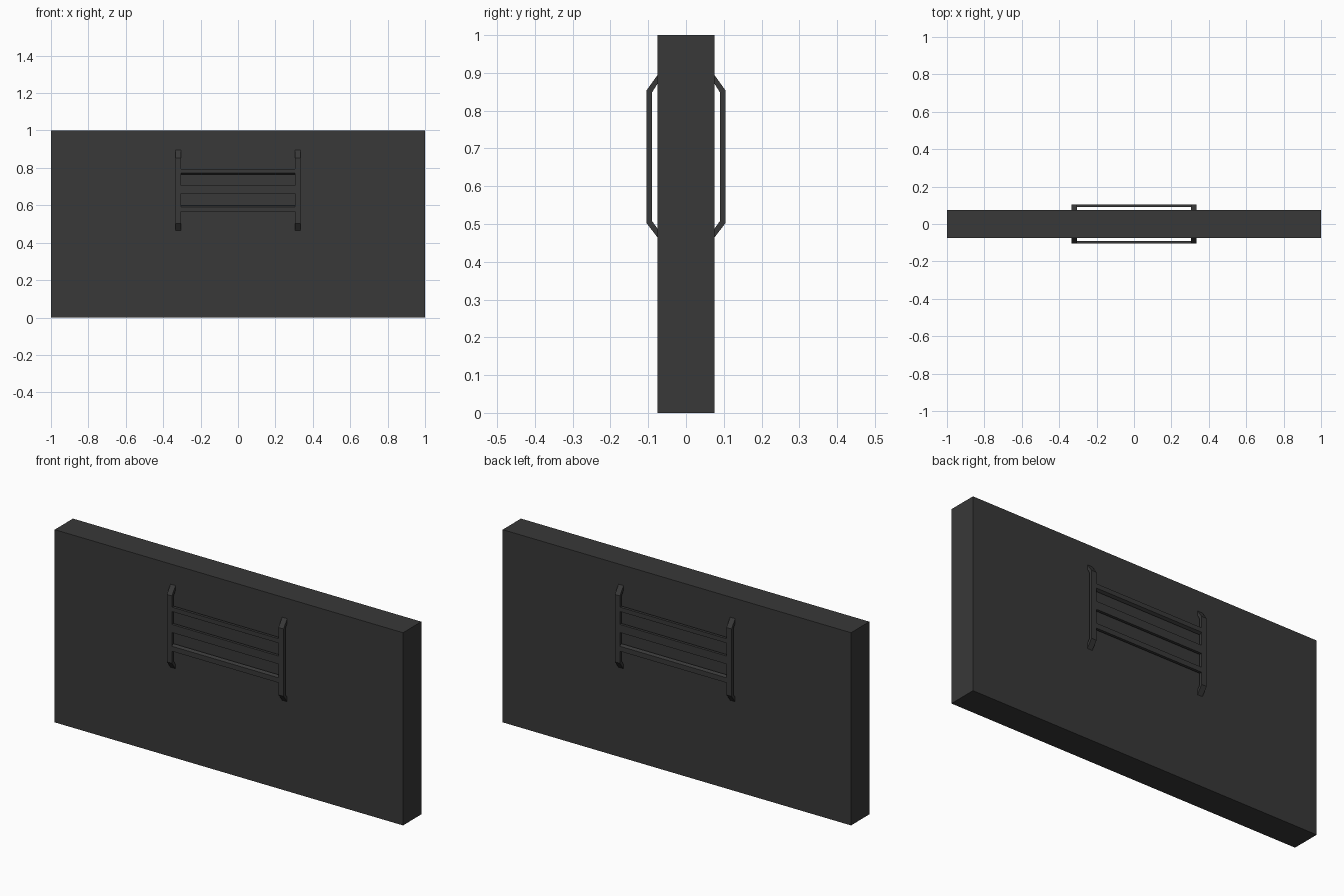
import bpy

if "Cube" in bpy.data.objects:
    bpy.data.objects.remove(bpy.data.objects["Cube"])

mat = bpy.data.materials.new("charcoal")
mat.diffuse_color = (0.04, 0.04, 0.04, 1)
mat.use_nodes = True
mat.node_tree.nodes["Principled BSDF"].inputs["Base Color"].default_value = mat.diffuse_color


def extrude_x(name, profile, x0, x1, side):
    """Extrude a (y, z) outline along x; side = -1 front, 1 back."""
    n = len(profile)
    verts = [(x, y * side, z) for x in (x0, x1) for y, z in profile]
    faces = [tuple(range(n)), tuple(range(2 * n - 1, n - 1, -1))]
    faces += [(i, i + n, (i + 1) % n + n, (i + 1) % n) for i in range(n)]
    mesh = bpy.data.meshes.new(name)
    mesh.from_pydata(verts, [], faces)
    obj = bpy.data.objects.new(name, mesh)
    bpy.context.collection.objects.link(obj)
    mesh.materials.append(mat)
    # consistent outward normals
    bpy.context.view_layer.objects.active = obj
    obj.select_set(True)
    bpy.ops.object.mode_set(mode='EDIT')
    bpy.ops.mesh.select_all(action='SELECT')
    bpy.ops.mesh.normals_make_consistent(inside=False)
    bpy.ops.object.mode_set(mode='OBJECT')
    obj.select_set(False)
    return obj


# Main slab
extrude_x("slab", [(-0.075, 0), (0.075, 0), (0.075, 1), (-0.075, 1)], -1, 1, 1)

# Bent bracket outline and rail outlines (y outward, z)
bracket = [(0.075, 0.895), (0.105, 0.853), (0.105, 0.503), (0.075, 0.464),
           (0.075, 0.487), (0.09, 0.508), (0.09, 0.848), (0.075, 0.872)]
rails = {
    "upper_rail": [(0.091, 0.795), (0.105, 0.795), (0.105, 0.772), (0.091, 0.764)],
    "middle_rail": [(0.091, 0.705), (0.105, 0.705), (0.105, 0.663), (0.091, 0.663)],
    "lower_rail": [(0.091, 0.600), (0.105, 0.592), (0.105, 0.566), (0.091, 0.566)],
}

# Ladder-shaped grips on the front and back
for side, label in ((-1, "front"), (1, "back")):
    extrude_x(label + "_left_bracket", bracket, -0.335, -0.306, side)
    extrude_x(label + "_right_bracket", bracket, 0.306, 0.335, side)
    for name, outline in rails.items():
        extrude_x(label + "_" + name, outline, -0.306, 0.306, side)
